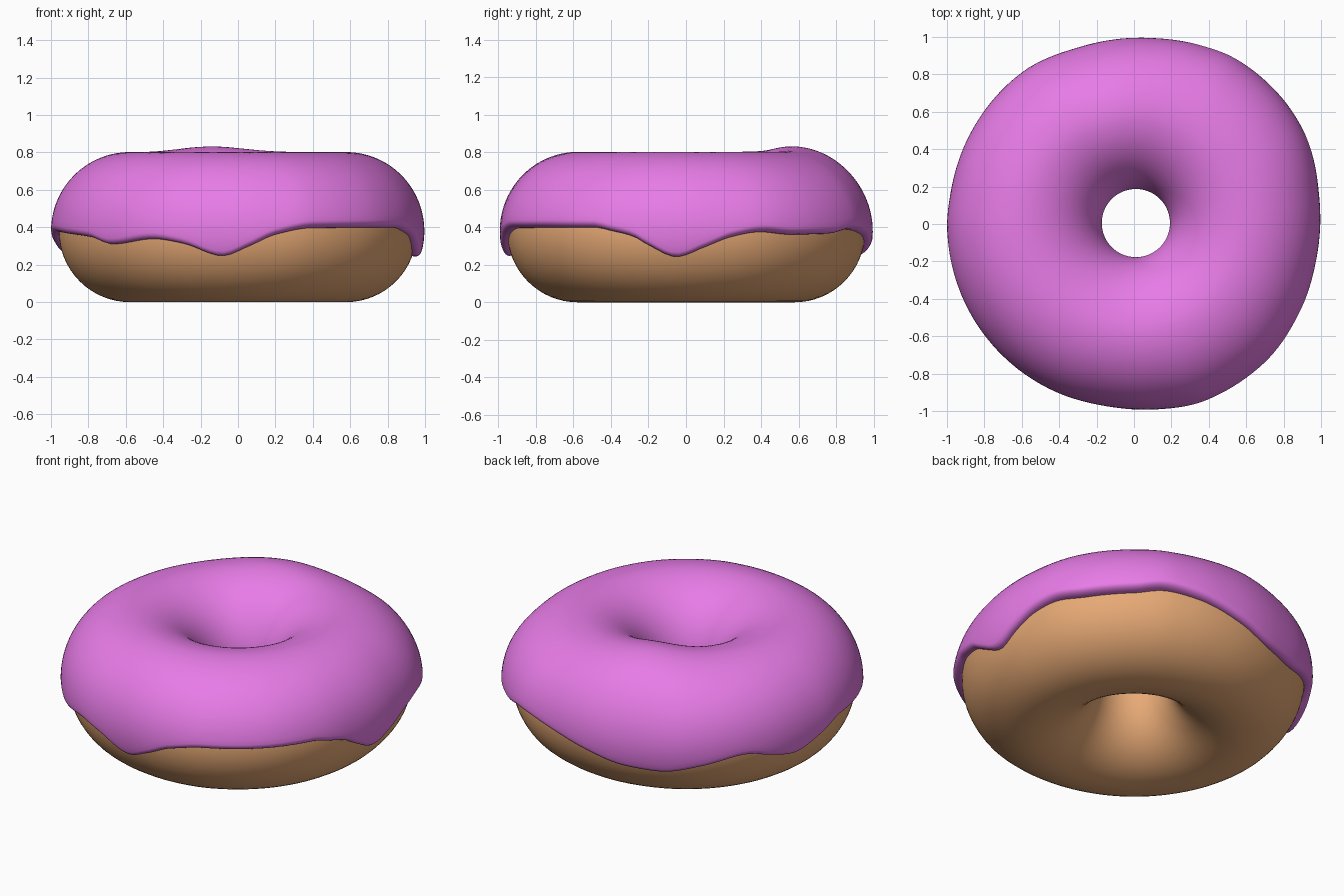
import bpy, math

if "Cube" in bpy.data.objects:
    bpy.data.objects.remove(bpy.data.objects["Cube"])

R, Z0, MINOR, THICK = 0.578, 0.38, 0.38, 0.042
SEG = 160

# icing outline seen from above: (degrees, outer radius)
OUTLINE = [(7, 1.0), (29, 1.035), (42, 1.04), (58, 1.04), (70, 1.02), (86, 0.998), (106, 0.99),
           (126, 1.008), (152, 1.0), (170, 0.995), (182, 1.0), (204, 0.998), (224, 0.995),
           (246, 0.99), (259, 0.985), (278, 1.0), (293, 1.022), (313, 1.022), (331, 1.007), (349, 0.993)]
# height of the dripping lower icing edge: (degrees, z)
DRIPS = [(6, 0.29), (15, 0.35), (24, 0.375), (34, 0.36), (50, 0.365), (60, 0.39), (72, 0.37),
         (90, 0.30), (104, 0.245), (116, 0.235), (130, 0.28), (145, 0.33), (155, 0.29), (164, 0.26),
         (174, 0.31), (186, 0.375), (205, 0.36), (216, 0.345), (226, 0.305), (242, 0.335), (252, 0.31),
         (265, 0.24), (273, 0.29), (282, 0.36), (294, 0.398), (330, 0.4), (336, 0.38),
         (343, 0.35), (348, 0.30), (357, 0.235)]


def around(table, deg):
    """Smooth periodic interpolation with limited slopes."""
    n = len(table)
    pts = [(a - 360, v) for a, v in table[-3:]] + table + [(a + 360, v) for a, v in table[:3]]

    def slope(k):
        (a0, v0), (a1, v1), (a2, v2) = pts[k - 1:k + 2]
        l, r = (v1 - v0) / (a1 - a0), (v2 - v1) / (a2 - a1)
        return 0 if l * r <= 0 else 2 * l * r / (l + r)

    for k in range(1, n + 4):
        (a, va), (b, vb) = pts[k], pts[k + 1]
        if a <= deg <= b:
            h, t = b - a, (deg - a) / (b - a)
            return ((2*t**3 - 3*t*t + 1) * va + (t**3 - 2*t*t + t) * h * slope(k)
                    + (3*t*t - 2*t**3) * vb + (t**3 - t*t) * h * slope(k + 1))


def ring_point(deg, phi, r, wobble):
    """Point on the ring body; phi = 0 outside, 90 degrees on top."""
    th = math.radians(deg)
    c, s = math.cos(phi), math.sin(phi)
    d = wobble * (around(OUTLINE, deg) - 1.0) * max(0, c)
    rad = R + r * c + d
    inner = max(0, -c)
    return [rad * math.cos(th) + 0.01 * inner, rad * math.sin(th) + 0.005 * inner, Z0 + r * s]


def make_ring(name, section, mat):
    """Sweep a closed section (function of angle) around the z axis."""
    verts, faces = [], []
    for i in range(SEG):
        pts = section(360 * i / SEG)
        verts += pts
    m = len(pts)
    for i in range(SEG):
        for j in range(m):
            a, b = i * m, ((i + 1) % SEG) * m
            k = (j + 1) % m
            faces.append((a + j, b + j, b + k, a + k))
    mesh = bpy.data.meshes.new(name)
    mesh.from_pydata(verts, [], faces)
    mesh.materials.append(mat)
    mesh.shade_smooth()
    obj = bpy.data.objects.new(name, mesh)
    bpy.context.collection.objects.link(obj)
    return obj


def material(name, rgb):
    m = bpy.data.materials.new(name)
    m.diffuse_color = (*rgb, 1)
    m.use_nodes = True
    m.node_tree.nodes["Principled BSDF"].inputs["Base Color"].default_value = m.diffuse_color
    return m


def dough_section(deg):
    return [ring_point(deg, 2 * math.pi * j / 64, MINOR, 0.5) for j in range(64)]


def icing_section(deg):
    # outer edge follows the drips, inner edge sits low inside the hole
    start = math.asin((around(DRIPS, deg) - Z0) / 0.41)
    end = math.pi - 0.03
    lip = 0.09
    bump = 0.03 * math.exp(-((deg - 104) / 24) ** 2)
    # dense steps at both rounded lips
    lips = [lip * (1 - math.cos(math.pi / 2 * k / 6)) for k in range(6)]
    angles = ([start + x for x in lips]
              + [start + lip + (end - start - 2 * lip) * k / 44 for k in range(45)]
              + [end - x for x in reversed(lips)])
    pts = []
    for p in angles:
        e = min(1, (p - start) / lip, (end - p) / lip)
        t = THICK * math.sqrt(max(0, 1 - (1 - e) ** 2))
        if p > math.pi / 2:                      # thinner towards the hole
            t *= 1 - 0.6 * (p - math.pi / 2) / (math.pi / 2)
        t += bump * max(0, math.sin(p)) ** 3
        w = 0.5 + 0.5 * min(1, t / THICK)
        pts.append(ring_point(deg, p, MINOR + t, w))
    # hidden underside, just inside the dough
    for k in range(24):
        p = end + (start - end) * k / 23
        pts.append(ring_point(deg, p, MINOR - 0.012, 0.5))
    return pts


make_ring("dough", dough_section, material("baked_dough", (0.8, 0.40, 0.18)))
make_ring("icing", icing_section, material("pink_icing", (0.8, 0.2, 0.8)))
